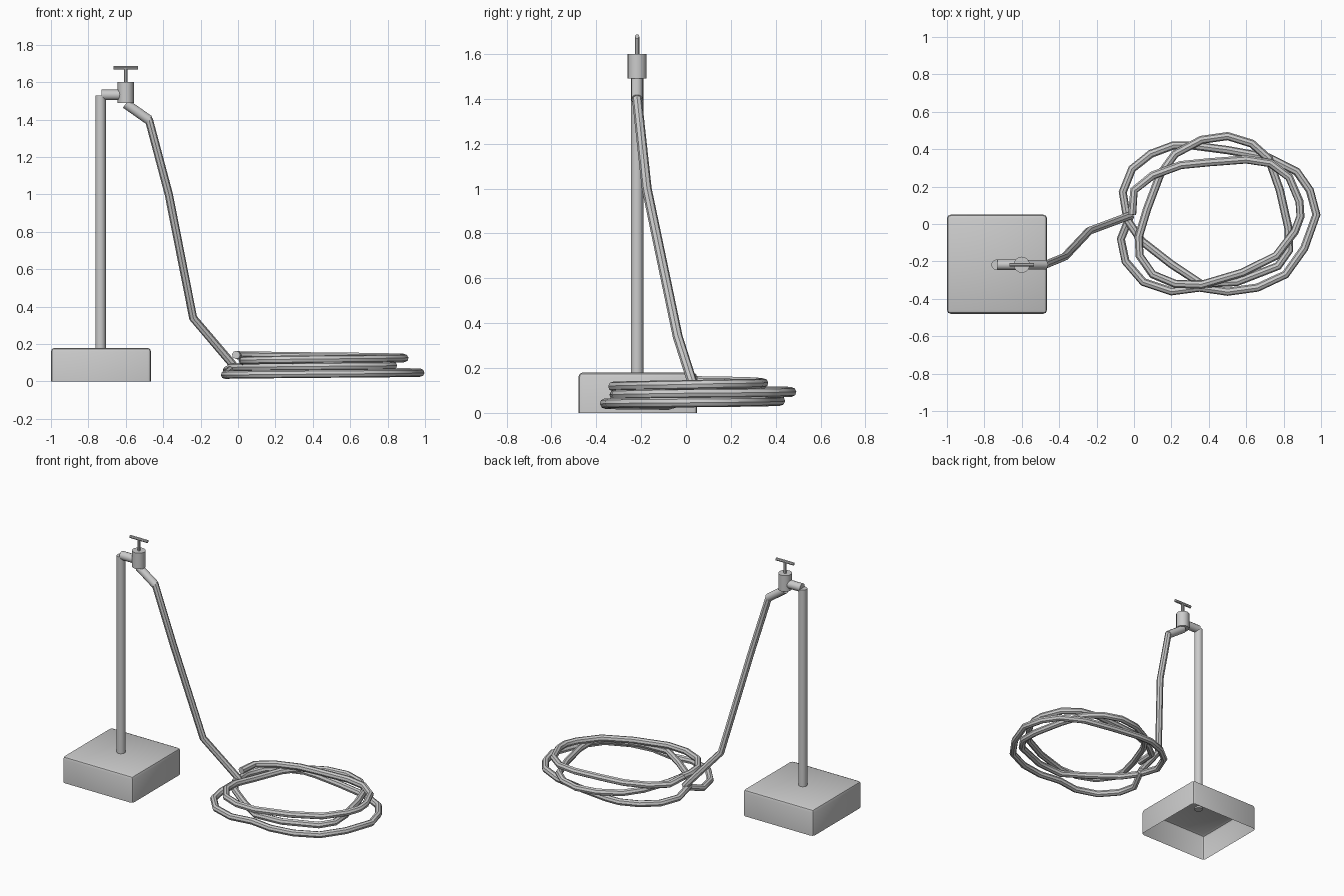
import bpy, bmesh
from mathutils import Vector

if "Cube" in bpy.data.objects:
    bpy.data.objects.remove(bpy.data.objects["Cube"])


def smooth(obj, angle=0.7):
    bpy.ops.object.select_all(action='DESELECT')
    obj.select_set(True)
    bpy.context.view_layer.objects.active = obj
    bpy.ops.object.shade_smooth_by_angle(angle=angle)


def rod(name, start, end, radius, sides=12):
    """Capped cylinder between two points."""
    a, b = Vector(start), Vector(end)
    bpy.ops.mesh.primitive_cylinder_add(vertices=sides, radius=radius,
                                        depth=(b - a).length, location=(a + b) / 2)
    obj = bpy.context.object
    obj.name = name
    obj.rotation_euler = (b - a).to_track_quat('Z', 'Y').to_euler()
    smooth(obj)
    return obj


def tube(name, points, radius):
    """Eight-sided pipe along a polyline, converted to a mesh."""
    curve = bpy.data.curves.new(name, 'CURVE')
    curve.dimensions = '3D'
    curve.bevel_depth = radius
    curve.bevel_resolution = 2
    curve.use_fill_caps = True
    spline = curve.splines.new('POLY')
    spline.points.add(len(points) - 1)
    for p, co in zip(spline.points, points):
        p.co = (*co, 1)
    obj = bpy.data.objects.new(name, curve)
    bpy.context.collection.objects.link(obj)
    bpy.ops.object.select_all(action='DESELECT')
    obj.select_set(True)
    bpy.context.view_layer.objects.active = obj
    bpy.ops.object.convert(target='MESH')
    smooth(bpy.context.object)


# Base block: rounded upper edges, open underneath
bm = bmesh.new()
bmesh.ops.create_cube(bm, size=1)
bmesh.ops.scale(bm, vec=(0.535, 0.53, 0.18), verts=bm.verts)
bmesh.ops.translate(bm, vec=(-0.7325, -0.215, 0.09), verts=bm.verts)
bottom = [f for f in bm.faces if f.normal.z < -0.5]
bmesh.ops.delete(bm, geom=bottom, context='FACES_ONLY')
edges = [e for e in bm.edges if not e.is_boundary]
bmesh.ops.bevel(bm, geom=edges, offset=0.02, segments=2, profile=0.5, affect='EDGES')
mesh = bpy.data.meshes.new("base_block")
bm.to_mesh(mesh)
bm.free()
base = bpy.data.objects.new("base_block", mesh)
bpy.context.collection.objects.link(base)
smooth(base)

# Standpipe and tap
Y = -0.218
rod("standpipe", (-0.735, Y, 0.17), (-0.735, Y, 1.53), 0.028)
rod("tap_inlet", (-0.73, Y, 1.532), (-0.60, Y, 1.532), 0.028)
rod("valve_body", (-0.60, Y, 1.49), (-0.60, Y, 1.60), 0.043, 16)
rod("valve_stem", (-0.60, Y, 1.59), (-0.60, Y, 1.675), 0.010, 8)
rod("valve_handle", (-0.666, Y, 1.678), (-0.534, Y, 1.678), 0.010, 8)
rod("spout", (-0.60, Y, 1.485), (-0.475, Y, 1.397), 0.026)

# Hose hanging from the spout to the ground
tube("hose_drop", [(-0.485, Y, 1.41), (-0.475, Y, 1.395), (-0.37, -0.175, 1.0),
                   (-0.24, -0.037, 0.34), (-0.04, 0.038, 0.105),
                   (-0.02, 0.045, 0.08)], 0.022)

# Coil turns as plan outlines, each with its start and end height
turns = [
    (0.075, 0.045, [(-0.02, 0.045), (-0.07, -0.08), (-0.045, -0.20), (0.05, -0.31),
                    (0.20, -0.36), (0.35, -0.34), (0.50, -0.362), (0.66, -0.34),
                    (0.81, -0.27), (0.91, -0.13), (0.975, 0.05), (0.94, 0.18),
                    (0.87, 0.28), (0.72, 0.355), (0.50, 0.395), (0.31, 0.42),
                    (0.21, 0.42), (0.09, 0.375), (-0.01, 0.295), (-0.06, 0.17)]),
    (0.075, 0.10, [(-0.035, 0.02), (0.04, -0.09), (0.20, -0.215), (0.36, -0.32),
                   (0.55, -0.31), (0.77, -0.225), (0.83, -0.14), (0.825, -0.02),
                   (0.78, 0.18), (0.72, 0.35), (0.63, 0.43), (0.50, 0.47),
                   (0.36, 0.45), (0.22, 0.375), (0.14, 0.265), (0.07, 0.08)]),
    (0.11, 0.142, [(0.025, -0.07), (0.03, -0.17), (0.10, -0.27), (0.22, -0.32),
                   (0.36, -0.325), (0.58, -0.26), (0.76, -0.17), (0.86, -0.04),
                   (0.89, 0.04), (0.885, 0.12), (0.83, 0.25), (0.73, 0.325),
                   (0.60, 0.345), (0.40, 0.33), (0.25, 0.315), (0.10, 0.26),
                   (0.0, 0.18), (-0.01, 0.05)]),
]
path = []
for z0, z1, outline in turns:
    for i, (x, y) in enumerate(outline):
        t = i / (len(outline) - 1)
        z = z0 + (z1 - z0) * t
        if z0 == 0.075 and z1 == 0.045:      # first turn drops quickly to the ground
            z = 0.075 if i == 0 else 0.034 + 0.025 * t
        path.append((x, y, z))
tube("hose_coil", path, 0.022)
